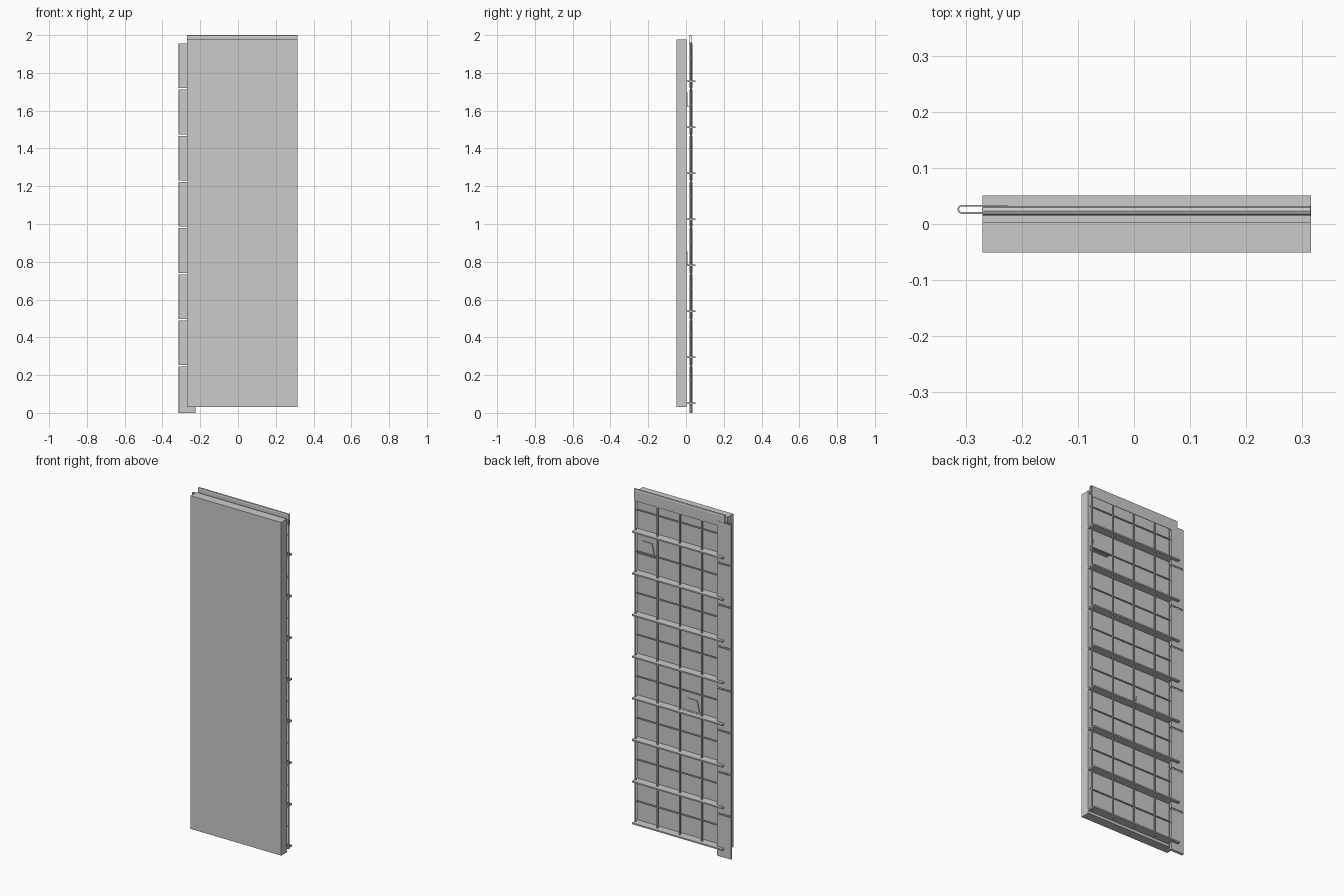
import bpy, bmesh, math
from mathutils import Vector

if "Cube" in bpy.data.objects:
    bpy.data.objects.remove(bpy.data.objects["Cube"])

X0, X1 = -0.27, 0.315          # board width
PITCH = 0.2435                 # rail spacing


def finish(bm, name):
    bmesh.ops.recalc_face_normals(bm, faces=bm.faces)
    me = bpy.data.meshes.new(name)
    bm.to_mesh(me)
    bm.free()
    ob = bpy.data.objects.new(name, me)
    bpy.context.collection.objects.link(ob)
    return ob


def box(name, lo, hi):
    bm = bmesh.new()
    bmesh.ops.create_cube(bm, size=1)
    for v in bm.verts:
        v.co = Vector([lo[i] + (v.co[i] + 0.5) * (hi[i] - lo[i]) for i in range(3)])
    return finish(bm, name)


def prism(name, pts, step):
    """Extrude a closed 3D outline along a vector."""
    bm = bmesh.new()
    f = bm.faces.new([bm.verts.new(p) for p in pts])
    ext = bmesh.ops.extrude_face_region(bm, geom=[f], use_keep_orig=True)
    bmesh.ops.translate(bm, vec=step,
                        verts=[g for g in ext["geom"] if isinstance(g, bmesh.types.BMVert)])
    return finish(bm, name)


def fold(depth_a, depth_b, width, t=0.003, n=4):
    """Outline of a sheet folded into a U: returns (along, across) points."""
    r = width / 2
    def side(rad, a, b):
        arc = [(r - rad * math.sin(math.pi * i / n), r - rad * math.cos(math.pi * i / n))
               for i in range(n + 1)]
        return [(a, arc[0][1])] + arc + [(b, arc[-1][1])]
    return side(r, depth_a, depth_b) + side(r - t, depth_a, depth_b)[::-1]


def rod(name, p, q, radius):
    p, q = Vector(p), Vector(q)
    bm = bmesh.new()
    bmesh.ops.create_cone(bm, cap_ends=True, segments=8, radius1=radius, radius2=radius,
                          depth=(q - p).length)
    rot = (q - p).to_track_quat('Z', 'Y').to_matrix()
    bmesh.ops.rotate(bm, matrix=rot, verts=bm.verts)
    bmesh.ops.translate(bm, vec=(p + q) / 2, verts=bm.verts)
    return finish(bm, name)


# Thick front board
box("front_board", (X0, -0.051, 0.03), (X1, 0.003, 1.978))

# Protruding horizontal rails and thin bars halfway between them
for i in range(8):
    z = 0.05 + i * PITCH
    box(f"rail_{i}", (X0, 0.003, z - 0.004), (X1, 0.051, z + 0.004))
    rod(f"cross_bar_{i}", (X0, 0.020, z + PITCH / 2), (X1, 0.020, z + PITCH / 2), 0.004)

# Vertical bars
for i in range(5):
    x = -0.266 + i * 0.1437
    rod(f"upright_bar_{i}", (x, 0.026, 0.04), (x, 0.026, 1.96), 0.005)

# Folded side tongue, split into segments by narrow slots
tongue = fold(0.09, 0.09, 0.016)
for i in range(8):
    z = 0.004 + i * 0.2445
    z = 0.0 if i == 0 else z + 0.004
    top = 0.004 + (i + 1) * 0.2445 - 0.004
    prism(f"tongue_{i}", [(-0.315 + a, 0.018 + c, z) for a, c in tongue], (0, 0, top - z))

# Folded top strip
prism("top_strip", [(X0, 0.015 + c, 2.0 - a) for a, c in fold(0.05, 0.07, 0.017)],
      (X1 - X0, 0, 0))

# Two small brackets on the back of the board: tapered plate with a foot
for n, (x, z) in enumerate([(0.247, 1.66), (-0.045, 0.82)]):
    outline = [(-0.048, -0.035), (0.048, -0.035), (0.032, 0.035), (-0.032, 0.035)]
    prism(f"bracket_plate_{n}", [(x + a, 0.003, z + b) for a, b in outline], (0, 0.005, 0))
    box(f"bracket_foot_{n}", (x - 0.058, 0.003, z - 0.039), (x + 0.058, 0.02, z - 0.034))
